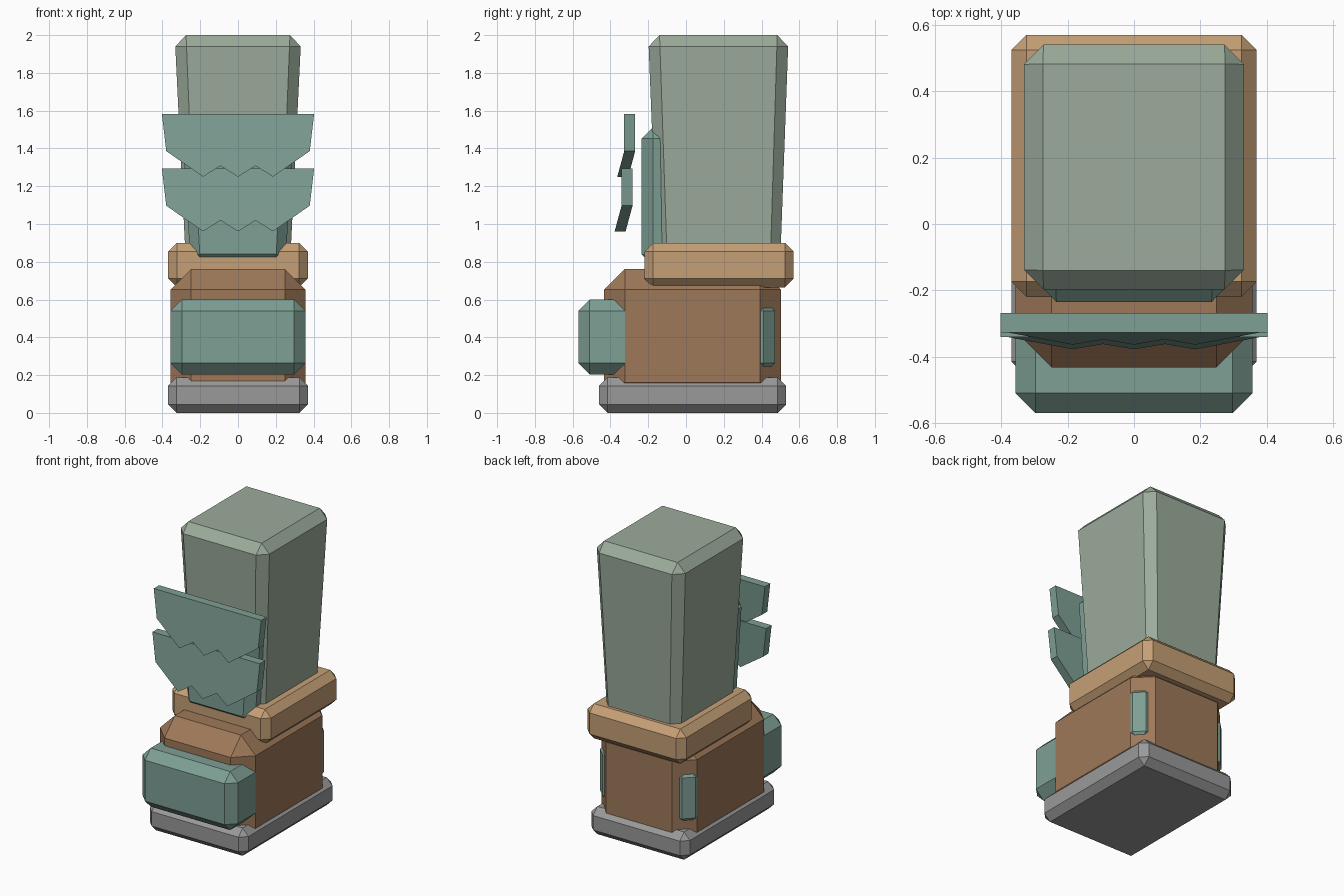
import bpy, bmesh
from mathutils import Vector

if "Cube" in bpy.data.objects:
    bpy.data.objects.remove(bpy.data.objects["Cube"])


def material(name, rgb):
    m = bpy.data.materials.new(name)
    m.diffuse_color = (*rgb, 1)
    m.use_nodes = True
    m.node_tree.nodes["Principled BSDF"].inputs["Base Color"].default_value = m.diffuse_color
    return m


SAGE = material("sage", (0.33, 0.41, 0.33))
TEAL = material("teal", (0.21, 0.35, 0.30))
BROWN = material("brown", (0.34, 0.19, 0.10))
TAN = material("tan", (0.56, 0.35, 0.18))
GREY = material("dark_grey", (0.32, 0.32, 0.32))


def finish(name, bm, mat):
    bmesh.ops.recalc_face_normals(bm, faces=bm.faces)
    mesh = bpy.data.meshes.new(name)
    bm.to_mesh(mesh)
    bm.free()
    mesh.materials.append(mat)
    ob = bpy.data.objects.new(name, mesh)
    bpy.context.collection.objects.link(ob)
    return ob


def chamfer_box(name, x, y, z, bevel, mat, foot_x=None, foot_y=None):
    """Box of half width x and ranges y, z; foot_x and foot_y taper the bottom."""
    bm = bmesh.new()
    bmesh.ops.create_cube(bm, size=1)
    for v in bm.verts:
        v.co = Vector((v.co.x * 2 * x,
                       y[0] + (v.co.y + 0.5) * (y[1] - y[0]),
                       z[0] + (v.co.z + 0.5) * (z[1] - z[0])))
    bmesh.ops.bevel(bm, geom=list(bm.edges), offset=bevel, segments=1,
                    affect='EDGES', profile=0.5)
    if foot_x:
        fy = foot_y or y
        for v in bm.verts:
            t = (v.co.z - z[0]) / (z[1] - z[0])
            u = (v.co.y - y[0]) / (y[1] - y[0])
            low_x = v.co.x * foot_x / x
            low_y = fy[0] + u * (fy[1] - fy[0])
            v.co.x = low_x + t * (v.co.x - low_x)
            v.co.y = low_y + t * (v.co.y - low_y)
    return finish(name, bm, mat)


def jagged_plate(name, top, front):
    """Plate whose zigzag lower edge is pulled forward; one face per side."""
    bm = bmesh.new()
    fold = top - 0.197

    def vert(x, z):
        tilt = max(0, fold - z) * 0.27
        return bm.verts.new((x, front - tilt, z))

    outline = [vert(x, top - drop) for x, drop in
               ((-0.403, 0), (0.403, 0), (0.38, 0.197),
                (0.185, 0.333), (0.093, 0.275), (0, 0.333),
                (-0.093, 0.275), (-0.185, 0.333), (-0.38, 0.197))]
    face = bm.faces.new(outline)
    back = bmesh.ops.extrude_face_region(bm, geom=[face], use_keep_orig=True)
    verts = [g for g in back["geom"] if isinstance(g, bmesh.types.BMVert)]
    bmesh.ops.translate(bm, verts=verts, vec=(0, 0.058, 0))
    return finish(name, bm, TEAL)


# Sole and shoe
chamfer_box("sole", 0.37, (-0.46, 0.53), (0, 0.188), 0.045, GREY)
chamfer_box("shoe_body", 0.358, (-0.433, 0.503), (0.05, 0.762), 0.11, BROWN)
# Band that sticks out as toe cap and at the heel corners
chamfer_box("toe_band", 0.3575, (-0.57, 0.47), (0.203, 0.60), 0.06, TEAL)
# Ankle cuff
chamfer_box("ankle_cuff", 0.37, (-0.22, 0.57), (0.665, 0.90), 0.046, TAN)
# Tapered leg and shin guard
chamfer_box("leg", 0.335, (-0.20, 0.543), (0.75, 2.0), 0.06, SAGE,
            foot_x=0.274, foot_y=(-0.15, 0.497))
chamfer_box("shin_guard", 0.297, (-0.235, -0.04), (0.78, 1.512), 0.06, TEAL, foot_x=0.25)
# Floating jagged plates
jagged_plate("upper_jagged_plate", 1.583, -0.327)
jagged_plate("lower_jagged_plate", 1.294, -0.341)
